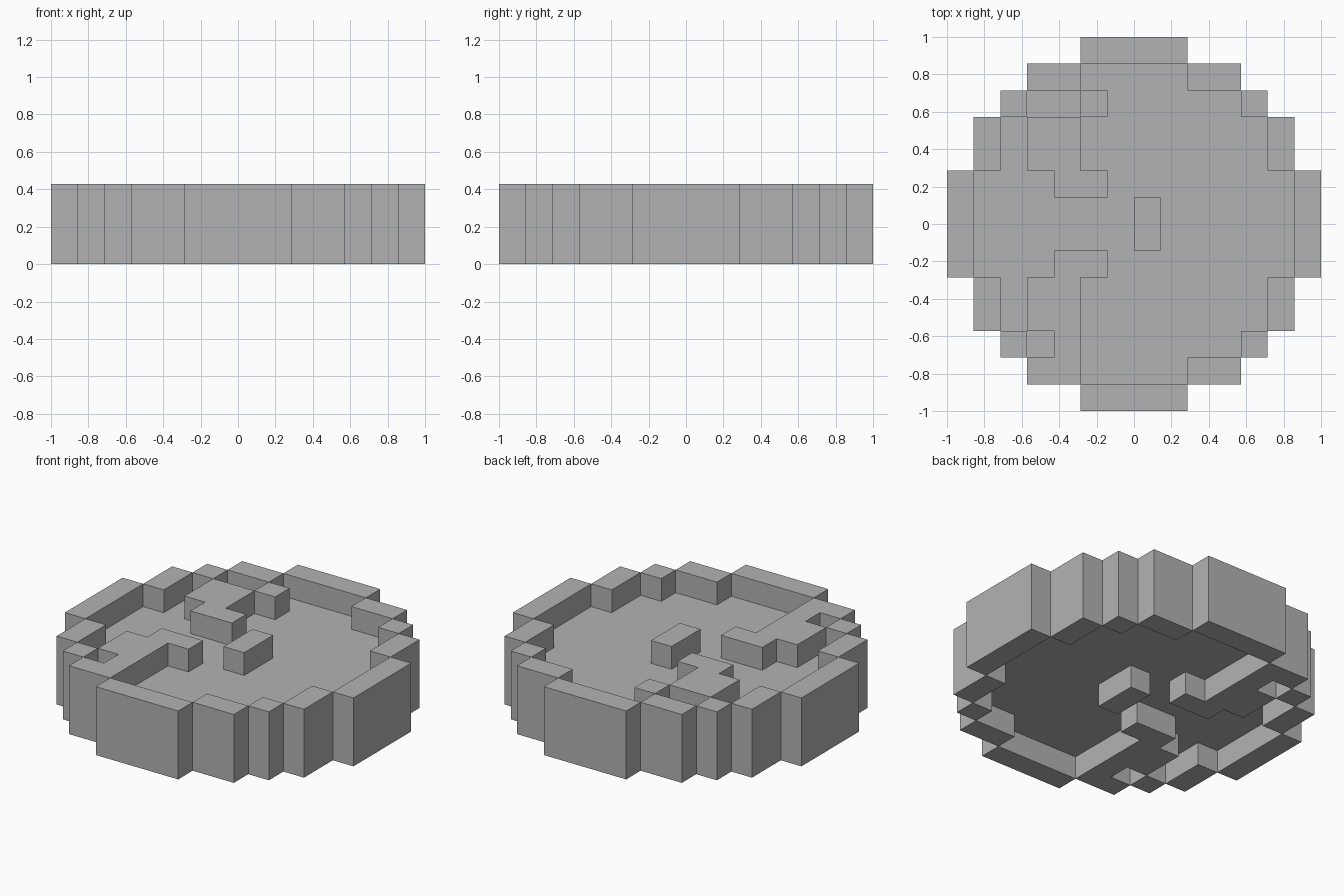
import bpy, bmesh
from math import radians
from mathutils import Vector

cube = bpy.data.objects.get("Cube")
if cube:
    bpy.data.objects.remove(cube)

UNIT = 1 / 7            # side of one block
HALF_WIDTHS = [7, 7, 6, 6, 5, 4, 2]   # stepped outline, from the middle outwards


def rect(x0, x1, y0, y1):
    return {(x, y) for x in range(x0, x1) for y in range(y0, y1)}


def mirrored(cells):
    return cells | {(x, -1 - y) for x, y in cells}


# Round plate and its one-block rim
plate = set()
for row, half in enumerate(HALF_WIDTHS):
    plate |= mirrored(rect(-half, half, row, row + 1))
rim = mirrored(rect(-2, 2, 6, 7) | rect(2, 4, 5, 6) | rect(-4, -2, 5, 6)
               | rect(4, 5, 4, 5) | rect(-5, -4, 4, 5)
               | rect(5, 6, 2, 4) | rect(-6, -5, 2, 4)
               | rect(6, 7, 0, 2) | rect(-7, -6, 0, 2))

# Raised emblem: centre bar, hooked arms and the links from arms to rim
arm = rect(-4, -2, 2, 4) | rect(-3, -1, 1, 2)
emblem = mirrored(arm) | rect(0, 1, -1, 1)
front_link = rect(-3, -2, -5, -4)
back_block = rect(-2, -1, 4, 5)

layers = [rim | emblem | mirrored(front_link),
          plate,
          rim | emblem | front_link | back_block]
solid = {(x, y, z) for z, cells in enumerate(layers) for x, y in cells}


def add_outer_faces(bm, cell):
    """Add a square wherever the block has no neighbour."""
    centre = Vector(cell) + Vector((0.5, 0.5, 0.5))
    for axis in range(3):
        for sign in (-1, 1):
            normal = Vector((0, 0, 0))
            normal[axis] = sign
            if tuple(int(c + n) for c, n in zip(cell, normal)) in solid:
                continue
            u = Vector((0, 0, 0))
            u[(axis + 1) % 3] = 0.5
            v = normal.cross(u)
            mid = centre + normal / 2
            corners = [mid - u - v, mid + u - v, mid + u + v, mid - u + v]
            bm.faces.new([bm.verts.new(c * UNIT) for c in corners])


bm = bmesh.new()
for cell in sorted(solid):
    add_outer_faces(bm, cell)
bmesh.ops.remove_doubles(bm, verts=bm.verts, dist=0.001)
bmesh.ops.dissolve_limit(bm, angle_limit=radians(1), verts=bm.verts, edges=bm.edges)

mesh = bpy.data.meshes.new("embossed_disc")
bm.to_mesh(mesh)
bm.free()
disc = bpy.data.objects.new("embossed_disc", mesh)
bpy.context.collection.objects.link(disc)

# Plain grey
grey = bpy.data.materials.new("plain_grey")
grey.use_nodes = True
colour = (0.45, 0.45, 0.45, 1)
grey.diffuse_color = colour
grey.node_tree.nodes["Principled BSDF"].inputs["Base Color"].default_value = colour
mesh.materials.append(grey)
